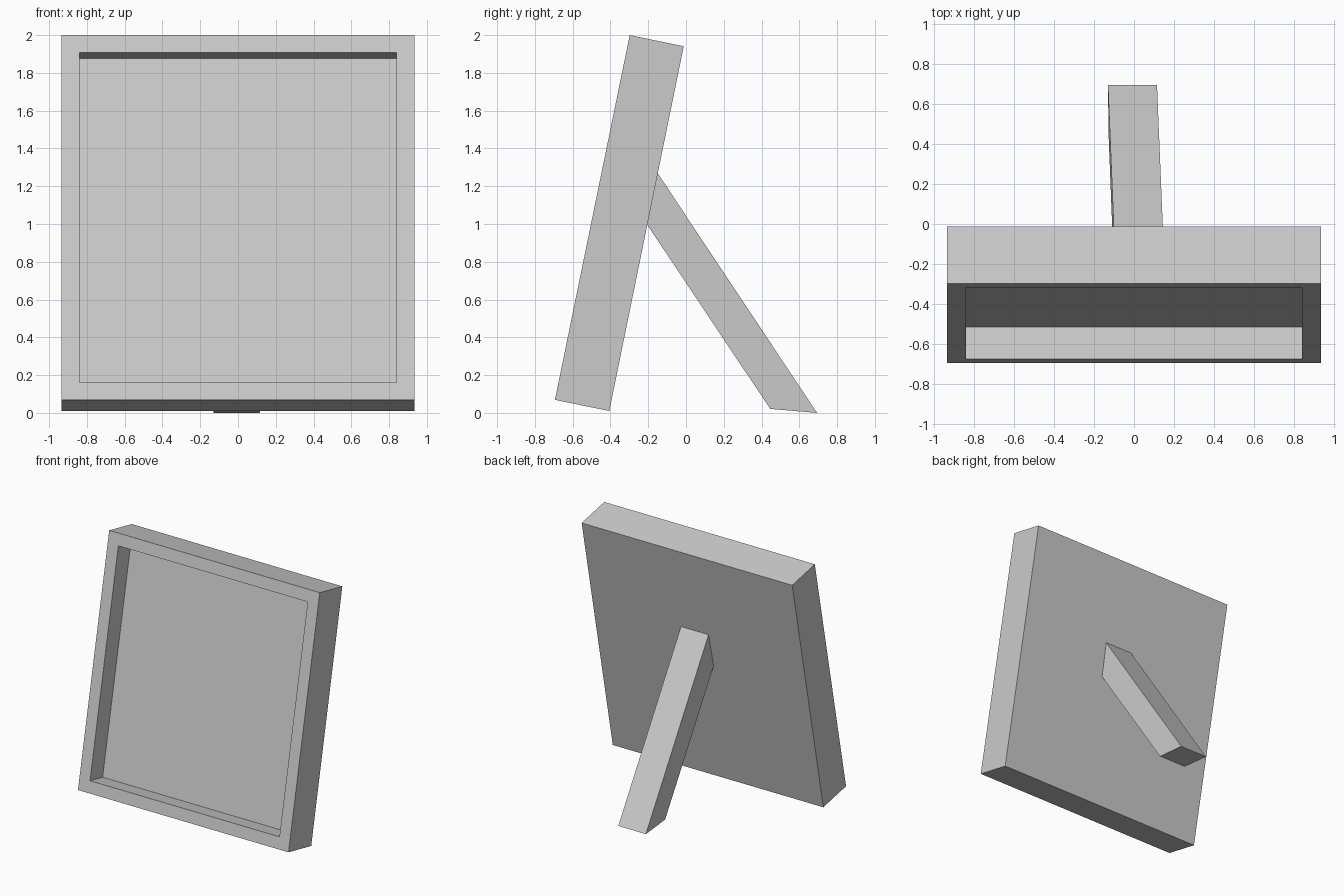
import bpy, bmesh
from mathutils import Vector

if "Cube" in bpy.data.objects:
    bpy.data.objects.remove(bpy.data.objects["Cube"])


def add_object(name, bm):
    bmesh.ops.recalc_face_normals(bm, faces=bm.faces)
    mesh = bpy.data.meshes.new(name)
    bm.to_mesh(mesh)
    bm.free()
    obj = bpy.data.objects.new(name, mesh)
    bpy.context.collection.objects.link(obj)
    return obj


def prism(profile, x_ranges):
    """Side profile (y, z) spanned in x; each point has its own x range."""
    bm = bmesh.new()
    left = [bm.verts.new((r[0], *p)) for p, r in zip(profile, x_ranges)]
    right = [bm.verts.new((r[1], *p)) for p, r in zip(profile, x_ranges)]
    bm.faces.new(left)
    bm.faces.new(right[::-1])
    for i in range(len(profile)):
        j = (i + 1) % len(profile)
        bm.faces.new((left[i], right[i], right[j], left[j]))
    bmesh.ops.recalc_face_normals(bm, faces=bm.faces)
    bm.normal_update()
    return bm


# Leaning picture frame with a recessed front panel
frame_profile = [(-0.694, 0.069), (-0.406, 0.01), (-0.012, 1.941), (-0.298, 2.0)]
bm = prism(frame_profile, [(-0.934, 0.934)] * 4)
front = min(bm.faces, key=lambda f: f.normal.y)
inward = -front.normal.copy()
bmesh.ops.inset_region(bm, faces=[front], thickness=0.133)
panel = bmesh.ops.extrude_discrete_faces(bm, faces=[front])["faces"][0]
bmesh.ops.translate(bm, verts=panel.verts, vec=inward * 0.163)
add_object("picture_frame", bm)

# Rear support leg, slightly skewed sideways and tucked into the frame back
tuck = Vector((-0.011, 0.0165))
top_high = Vector((-0.151, 1.27)) + tuck
top_low = Vector((-0.206, 0.997)) + tuck
leg_profile = [tuple(top_high), tuple(top_low), (0.446, 0.021), (0.694, 0.0)]
bm = prism(leg_profile, [(-0.095, 0.15), (-0.101, 0.144), (-0.127, 0.117), (-0.13, 0.115)])
add_object("support_leg", bm)
